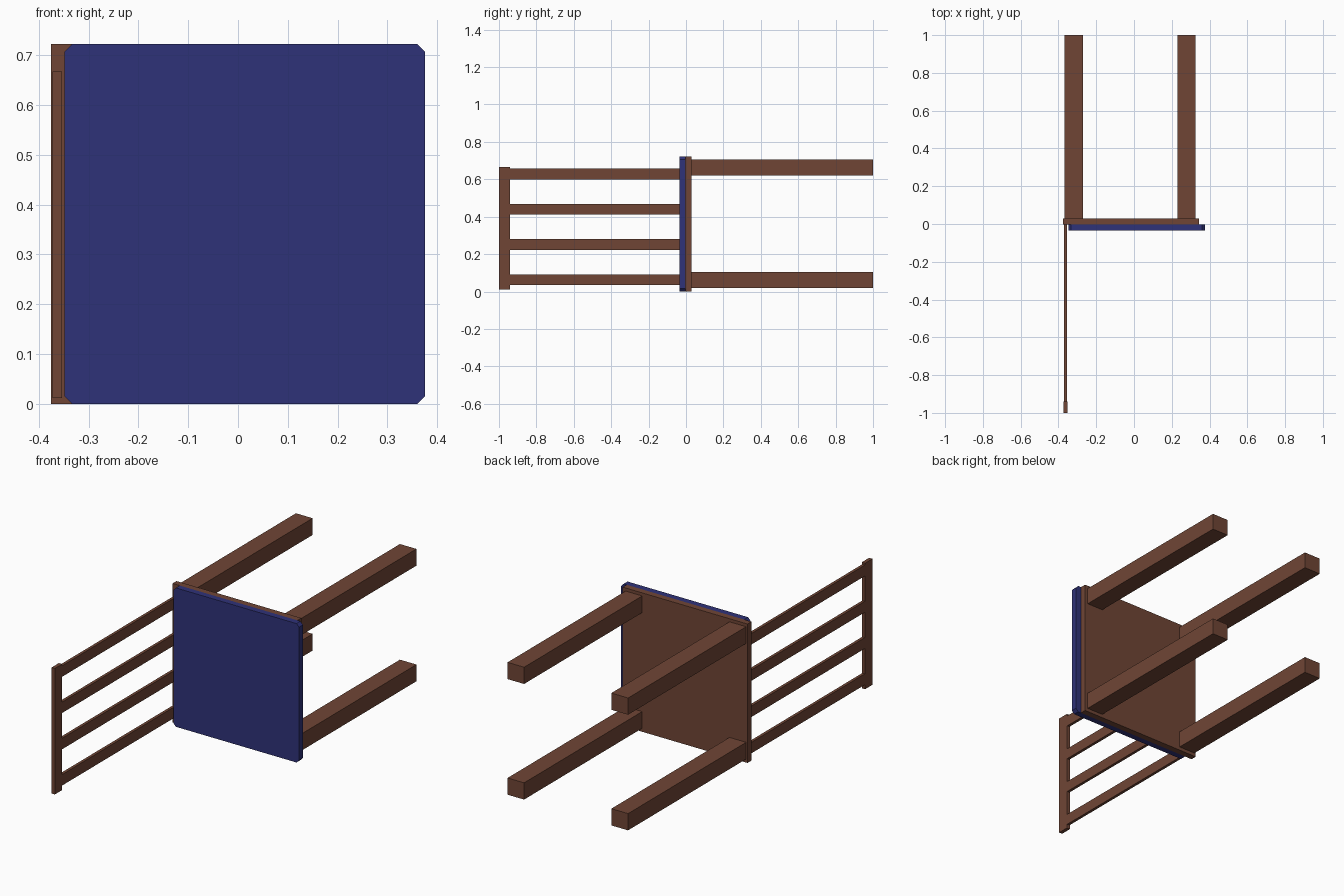
import bpy, bmesh

if "Cube" in bpy.data.objects:
    bpy.data.objects.remove(bpy.data.objects["Cube"])


def material(name, color):
    m = bpy.data.materials.new(name)
    m.diffuse_color = color
    m.use_nodes = True
    m.node_tree.nodes["Principled BSDF"].inputs["Base Color"].default_value = m.diffuse_color
    return m


wood = material("brown_wood", (0.16, 0.06, 0.036, 1))
fabric = material("blue_fabric", (0.028, 0.032, 0.19, 1))


def box(name, x, y, z, mat, corner_cut=0):
    """Box from (min, max) ranges; corner_cut chamfers the edges running along y."""
    bm = bmesh.new()
    bmesh.ops.create_cube(bm, size=1)
    for v in bm.verts:
        v.co = [r[0] + (c + 0.5) * (r[1] - r[0]) for c, r in zip(v.co, (x, y, z))]
    if corner_cut:
        edges = [e for e in bm.edges
                 if abs(e.verts[0].co.y - e.verts[1].co.y) > 1e-4]
        bmesh.ops.bevel(bm, geom=edges, offset=corner_cut, segments=1,
                        affect='EDGES')
    mesh = bpy.data.meshes.new(name)
    bm.to_mesh(mesh)
    bm.free()
    mesh.materials.append(mat)
    ob = bpy.data.objects.new(name, mesh)
    bpy.context.collection.objects.link(ob)
    return ob


# Seat board and cushion (the chair is tipped, so the seat stands upright)
box("seat_board", (-0.375, 0.343), (-0.002, 0.030), (0, 0.722), wood)
box("seat_cushion", (-0.348, 0.375), (-0.034, -0.002), (0, 0.722), fabric, 0.015)

# Four legs
for xname, x in (("back", (-0.367, -0.271)), ("front", (0.231, 0.326))):
    for zname, z in (("left", (0.018, 0.105)), ("right", (0.619, 0.706))):
        box(f"{xname}_{zname}_leg", x, (0.030, 1.0), z, wood)

# Backrest: four slats and the top rail
for i in range(4):
    z0 = 0.034 + i * 0.1885
    box(f"back_slat_{i + 1}", (-0.370, -0.355), (-0.94, -0.002), (z0, z0 + 0.057), wood)
box("back_top_rail", (-0.372, -0.353), (-1.0, -0.94), (0.012, 0.667), wood)
